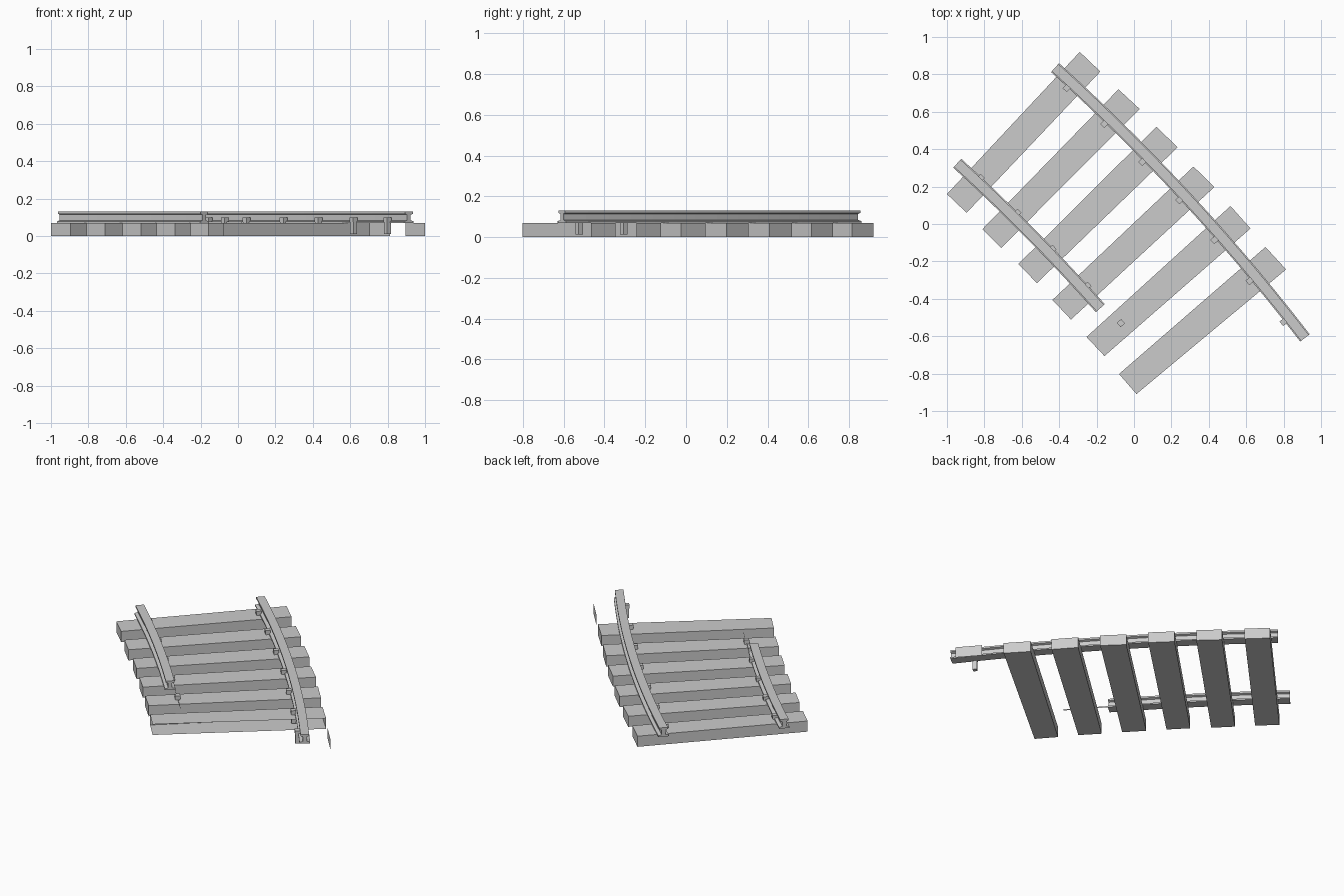
import bpy
from mathutils import Vector, Matrix

if "Cube" in bpy.data.objects:
    bpy.data.objects.remove(bpy.data.objects["Cube"])

TOP = 0.07  # height of the sleepers


def make(name, verts, faces, fix=True):
    me = bpy.data.meshes.new(name)
    me.from_pydata([tuple(v) for v in verts], [], faces)
    if fix:
        import bmesh
        bm = bmesh.new()
        bm.from_mesh(me)
        bmesh.ops.recalc_face_normals(bm, faces=bm.faces)
        bm.to_mesh(me)
        bm.free()
    ob = bpy.data.objects.new(name, me)
    bpy.context.collection.objects.link(ob)
    return ob


def sleeper(name, corners, skip=()):
    # corners: far-back, far-front, near-front, near-back
    v = [(x, y, z) for z in (0, TOP) for x, y in corners]
    faces = [(3, 2, 1, 0), (4, 5, 6, 7)]
    faces += [(i, i + 4, (i + 1) % 4 + 4, (i + 1) % 4) for i in range(4) if i not in skip]
    return make(name, v, faces, fix=True)


def arc(a, b, sag, n):
    # shallow curve from a to b, bulging towards +x +y
    a, b = Vector(a), Vector(b)
    d = (b - a).normalized()
    out = Vector((-d.y, d.x))
    pts = []
    for i in range(n + 1):
        t = i / n
        p = a.lerp(b, t) + out * sag * 4 * t * (1 - t)
        tan = d + out * (sag * 4 * (1 - 2 * t) / (b - a).length)
        tan.normalize()
        pts.append((p, Vector((-tan.y, tan.x))))
    return pts


# half of the I-shaped rail section, mirrored to the other side
HALF = [(0.032, 0.07), (0.032, 0.079), (0.012, 0.084),
        (0.012, 0.114), (0.026, 0.119), (0.026, 0.13)]
PROFILE = HALF + [(-o, z) for o, z in reversed(HALF)]


def rail(name, a, b, sag, n):
    m = len(PROFILE)
    verts, faces = [], []
    for p, out in arc(a, b, sag, n):
        for o, z in PROFILE:
            q = p + out * o
            verts.append((q.x, q.y, z))
    for i in range(n):
        for j in range(m):
            k = (j + 1) % m
            faces.append((i * m + j, i * m + k, (i + 1) * m + k, (i + 1) * m + j))
    faces += [tuple(range(m)), tuple(range(n * m, n * m + m))]
    return make(name, verts, faces)


def box(name, x, y, size, z0, z1, angle):
    rot = Matrix.Rotation(angle, 2)
    h = size / 2
    ring = [Vector((x, y)) + rot @ Vector(c) for c in ((-h, -h), (h, -h), (h, h), (-h, h))]
    return sleeper_box(name, ring, z0, z1)


def sleeper_box(name, ring, z0, z1):
    v = [(p.x, p.y, z) for z in (z0, z1) for p in ring]
    f = [(3, 2, 1, 0), (4, 5, 6, 7)] + [(i, (i + 1) % 4, (i + 1) % 4 + 4, i + 4) for i in range(4)]
    return make(name, v, f)


# sleepers, fanned along the curve
SLEEPERS = [
    [(-0.29, 0.92), (-0.18, 0.815), (-0.895, 0.06), (-1.0, 0.16)],
    [(-0.083, 0.72), (0.03, 0.615), (-0.71, -0.128), (-0.81, -0.027)],
    [(0.12, 0.52), (0.233, 0.41), (-0.519, -0.316), (-0.618, -0.214)],
    [(0.318, 0.307), (0.43, 0.198), (-0.337, -0.511), (-0.436, -0.406)],
    [(0.516, 0.096), (0.623, -0.024), (-0.158, -0.706), (-0.254, -0.604)],
    [(0.703, -0.123), (0.813, -0.243), (0.013, -0.909), (-0.08, -0.802)],
]
for i, c in enumerate(SLEEPERS):
    # the last sleeper is open on its front side and near end
    sleeper(f"sleeper_{i + 1}", c, skip=(1, 2) if i == 5 else ())

# lone end face of the next sleeper
e0, e1 = (0.895, -0.345), (1.0, -0.466)
make("loose_sleeper_end", [(*e0, 0), (*e1, 0), (*e1, TOP), (*e0, TOP)], [(3, 2, 1, 0)], fix=False)

# rails: long outer one and short broken inner one
rail("outer_rail", (-0.422, 0.836), (0.914, -0.609), 0.044, 14)
rail("inner_rail", (-0.945, 0.325), (-0.18, -0.45), 0.014, 8)

# remaining edge strip of the broken rail foot
s0, s1 = (-0.16, -0.43), (0.02, -0.63)
make("rail_foot_strip", [(*s0, 0.07), (*s1, 0.07), (*s1, 0.079), (*s0, 0.079)], [(3, 2, 1, 0)], fix=False)

# spikes on the inner side of both rails
SPIKES = [(-0.36, 0.727), (-0.158, 0.535), (0.045, 0.332), (0.243, 0.128),
          (0.43, -0.086), (0.618, -0.305), (0.80, -0.524),
          (-0.82, 0.246), (-0.623, 0.06), (-0.436, -0.134),
          (-0.249, -0.331), (-0.07, -0.53)]
for i, (x, y) in enumerate(SPIKES):
    a = 0.81 - 0.024 * (i % 7)
    box(f"spike_head_{i + 1}", x, y, 0.031, 0.075, 0.098, a)
    box(f"spike_shaft_{i + 1}", x, y, 0.026, 0.012, 0.075, a)
